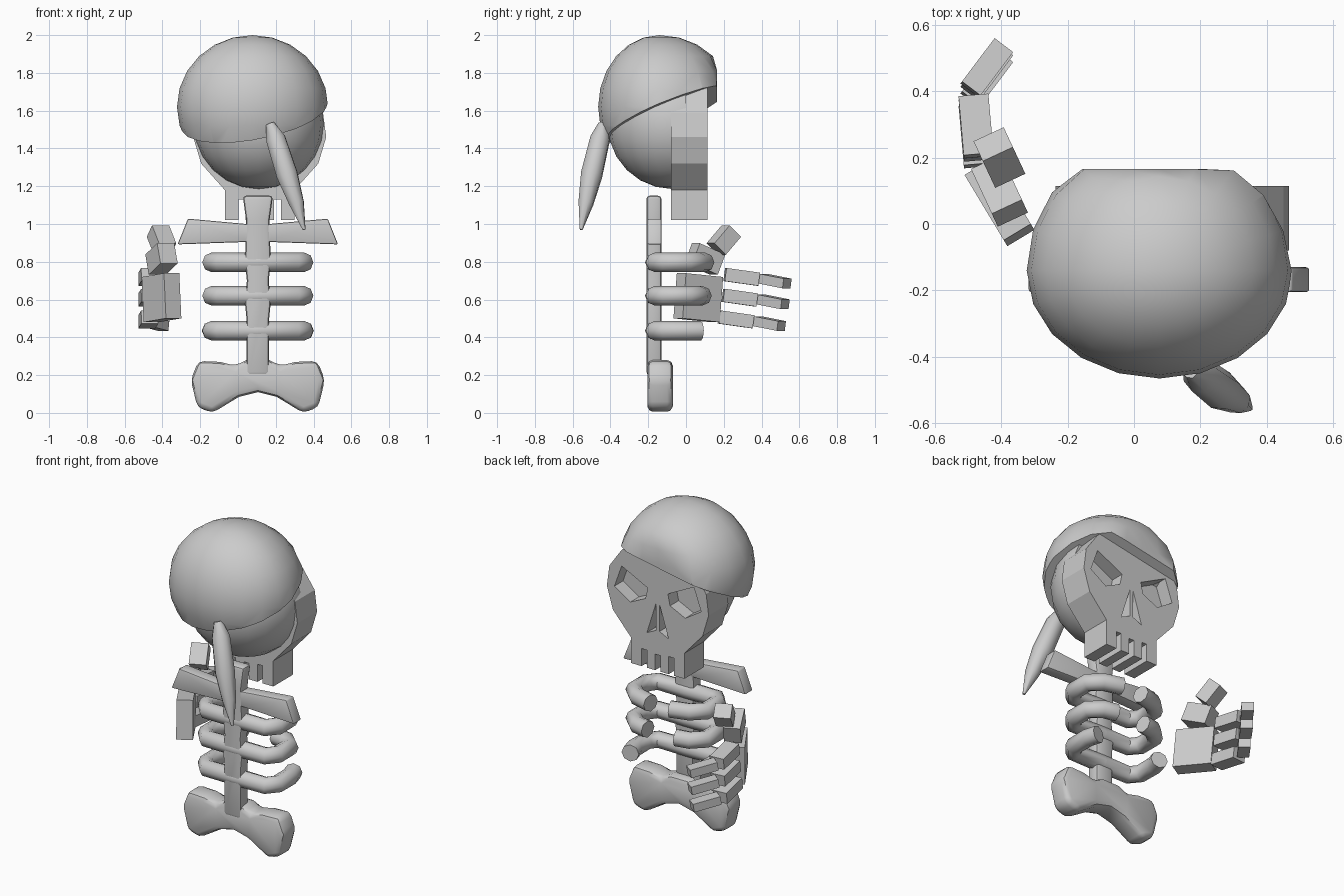
import bpy, bmesh
from math import radians
from mathutils import Vector

cube = bpy.data.objects.get("Cube")
if cube:
    bpy.data.objects.remove(cube, do_unlink=True)

GREY = (0.6, 0.6, 0.6, 1)
bone = bpy.data.materials.new("bone_grey")
bone.use_nodes = True
bone.diffuse_color = GREY
bone.node_tree.nodes["Principled BSDF"].inputs["Base Color"].default_value = GREY

CX = 0.105  # centre line of the body
FX = 0.115  # centre line of the face


def activate(ob):
    bpy.ops.object.select_all(action='DESELECT')
    ob.select_set(True)
    bpy.context.view_layer.objects.active = ob


def smooth(ob, angle=40):
    activate(ob)
    bpy.ops.object.shade_smooth_by_angle(angle=radians(angle))


def finish(name, bm):
    bmesh.ops.recalc_face_normals(bm, faces=bm.faces)
    mesh = bpy.data.meshes.new(name)
    bm.to_mesh(mesh)
    bm.free()
    ob = bpy.data.objects.new(name, mesh)
    bpy.context.collection.objects.link(ob)
    mesh.materials.append(bone)
    return ob


def mirrored(half, cx):
    """Closed outline from its +x half."""
    return [(cx + x, z) for x, z in half] + [(cx - x, z) for x, z in reversed(half) if x]


def prism(name, outline, y0, y1, bevel=0):
    bm = bmesh.new()
    face = bm.faces.new([bm.verts.new((x, y0, z)) for x, z in outline])
    out = bmesh.ops.extrude_face_region(bm, geom=[face])
    moved = [v for v in out["geom"] if isinstance(v, bmesh.types.BMVert)]
    bmesh.ops.translate(bm, verts=moved, vec=(0, y1 - y0, 0))
    ob = finish(name, bm)
    if bevel:
        mod = ob.modifiers.new("rounding", 'BEVEL')
        mod.width, mod.segments = bevel, 2
        activate(ob)
        bpy.ops.object.modifier_apply(modifier=mod.name)
        smooth(ob)
    return ob


def box(name, centre, size, yaw=0, pitch=0):
    bm = bmesh.new()
    bmesh.ops.create_cube(bm, size=1)
    bmesh.ops.scale(bm, verts=bm.verts, vec=size)
    ob = finish(name, bm)
    ob.location = centre
    ob.rotation_euler = (radians(pitch), 0, radians(yaw))
    return ob


def tube(name, points, radii, sides_res=2):
    curve = bpy.data.curves.new(name, 'CURVE')
    curve.dimensions = '3D'
    curve.bevel_depth = 1
    curve.bevel_resolution = sides_res
    curve.use_fill_caps = True
    spline = curve.splines.new('POLY')
    spline.points.add(len(points) - 1)
    for p, co, r in zip(spline.points, points, radii):
        p.co = (*co, 1)
        p.radius = r
    curve.materials.append(bone)
    ob = bpy.data.objects.new(name, curve)
    bpy.context.collection.objects.link(ob)
    activate(ob)
    bpy.ops.object.convert(target='MESH')
    smooth(bpy.context.object, 50)


def cut_ball(name, centre, radii, plane_co, plane_no, front_limit=9):
    """Ellipsoid cut off flat on the side the plane normal points to."""
    bm = bmesh.new()
    bmesh.ops.create_uvsphere(bm, u_segments=20, v_segments=12, radius=1)
    for v in bm.verts:
        v.co = Vector(a * r + c for a, r, c in zip(v.co, radii(v.co), centre))
        v.co.y = min(v.co.y, front_limit)
    cut = bmesh.ops.bisect_plane(bm, geom=bm.verts[:] + bm.edges[:] + bm.faces[:],
                                 plane_co=plane_co, plane_no=plane_no, clear_outer=True)
    rim = [e for e in cut["geom_cut"] if isinstance(e, bmesh.types.BMEdge)]
    bmesh.ops.holes_fill(bm, edges=rim, sides=0)
    smooth(finish(name, bm))


# Skull and the tilted headscarf
cut_ball("skull", (0.11, -0.07, 1.53), lambda c: (0.345,) * 3, (0, 0, 0), (0, 1, 0))
cut_ball("headscarf", (0.077, -0.14, 1.62),
         lambda c: (0.4, 0.4 if c.y > 0 else 0.325, 0.38),
         (0.08, -0.15, 1.56), (0.19, 0.42, -1), 0.165)
tube("headscarf_tail",
     [(0.17, -0.44, 1.53), (0.2, -0.455, 1.45), (0.26, -0.5, 1.26), (0.31, -0.53, 1.11), (0.35, -0.555, 0.97)],
     [0.025, 0.055, 0.06, 0.042, 0.008])

# Face plate with teeth, cut by the eyes and nose
face = prism("face_plate", mirrored(
    [(0.018, 1.12), (0.018, 1.02), (0.076, 1.02), (0.076, 1.13), (0.112, 1.13), (0.112, 1.02),
     (0.185, 1.02), (0.185, 1.18), (0.31, 1.32), (0.352, 1.46), (0.335, 1.59),
     (0.25, 1.71), (0.14, 1.8)], FX), -0.08, 0.115)
eye = [(0.07, 1.52), (0.085, 1.45), (0.19, 1.4), (0.3, 1.47), (0.25, 1.61)]
nostril = [(0.012, 1.44), (0.012, 1.27), (0.075, 1.24)]
for side in (1, -1):
    for hole in (eye, nostril):
        cutter = prism("cutter", [(FX + side * x, z) for x, z in hole], 0.03, 0.3)
        cutter.hide_render = True
        mod = face.modifiers.new("hole", 'BOOLEAN')
        mod.operation, mod.solver, mod.object = 'DIFFERENCE', 'EXACT', cutter
        activate(face)
        bpy.ops.object.modifier_apply(modifier=mod.name)
        bpy.data.objects.remove(cutter, do_unlink=True)

# Spine, collar bone and pelvis
prism("spine", mirrored([(0.06, 0.2), (0.06, 0.5), (0.068, 0.58), (0.058, 0.7), (0.068, 0.8),
                         (0.062, 1.02), (0.08, 1.15)], CX), -0.21, -0.13, 0.018)
prism("collar_bone", mirrored([(0.06, 0.905), (0.425, 0.892), (0.37, 1.028), (0.06, 1.0)], CX),
      -0.205, -0.13, 0.008)
prism("pelvis", mirrored([(0, 0.11), (0.1, 0.085), (0.24, 0.0), (0.32, 0.03), (0.355, 0.175),
                          (0.315, 0.275), (0.2, 0.27), (0.12, 0.25), (0.06, 0.28)], CX),
      -0.205, -0.07, 0.03)

# Ribs: the upper two pairs curl in at the ends, the lowest stays open
rib_path = [(0, -0.165), (0.2, -0.165), (0.245, -0.11), (0.245, 0.01), (0.18, 0.07), (0.07, 0.1)]
for level, z, path in (("upper", 0.797, rib_path),
                       ("middle", 0.62, rib_path[:5] + [(0.1, 0.085)]),
                       ("lower", 0.435, rib_path[:4] + [(0.225, 0.08)])):
    for side_name, side in (("left", 1), ("right", -1)):
        tube(f"{level}_{side_name}_rib", [(CX + side * x, y, z) for x, y in path],
             [0.052] * len(path))

# Right hand: palm, thumb and three bent fingers
box("palm", (-0.405, 0.065, 0.61), (0.095, 0.23, 0.24), 31, -5)
box("thumb_base", (-0.405, 0.1, 0.815), (0.1, 0.16, 0.115), 25, -22)
box("thumb_tip", (-0.405, 0.2, 0.915), (0.1, 0.13, 0.09), 25, 47)
for i, (y, z) in enumerate(((0.295, 0.72), (0.285, 0.61), (0.265, 0.495))):
    box(f"finger_base_{i + 1}", (-0.475, y, z), (0.09, 0.18, 0.07), 5, -8)
    box(f"finger_tip_{i + 1}", (-0.443, y + 0.175, z - 0.022), (0.07, 0.165, 0.052), -37, -9)
